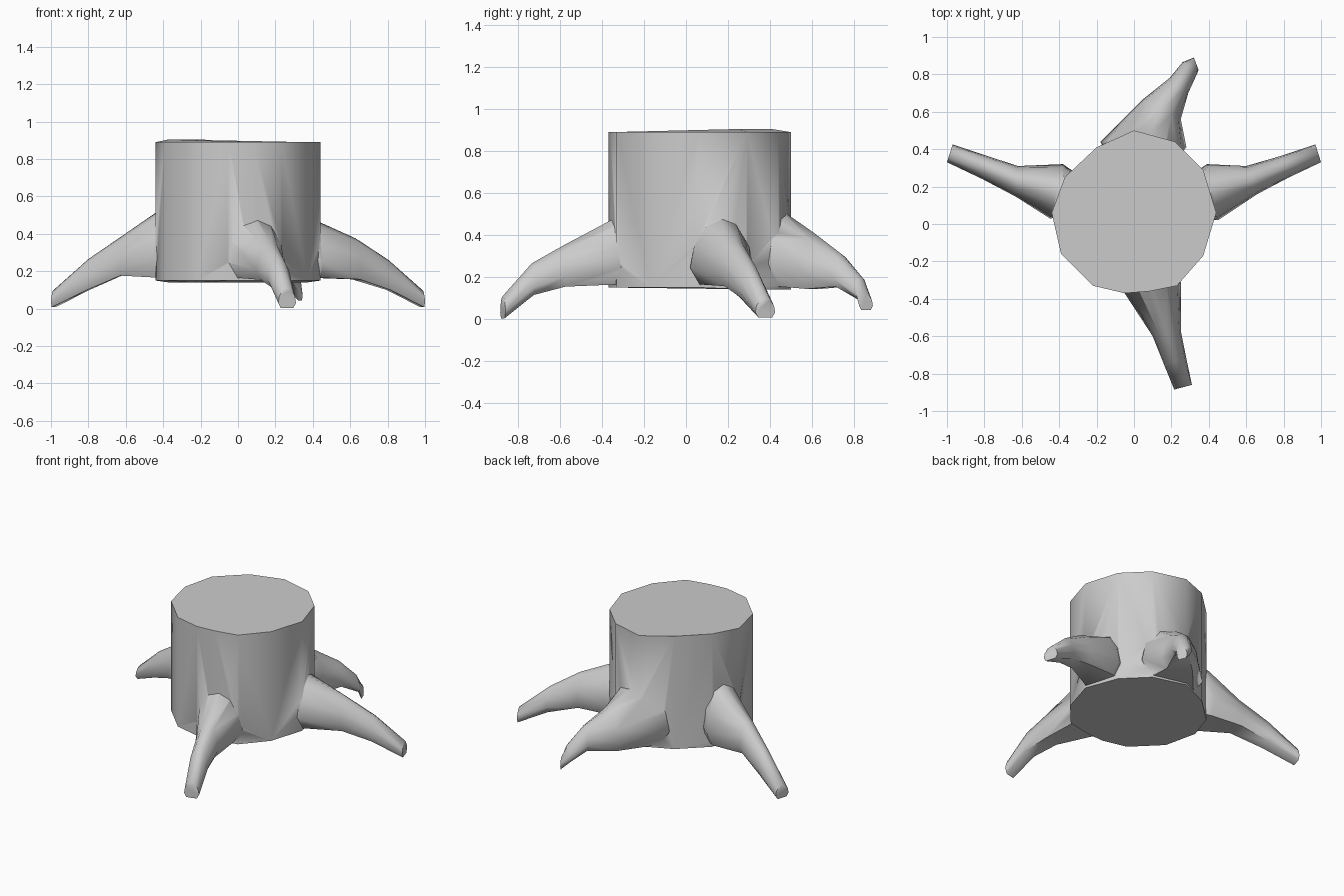
import bpy, bmesh, math
from mathutils import Vector

if "Cube" in bpy.data.objects:
    bpy.data.objects.remove(bpy.data.objects["Cube"])

AXIS = Vector((0, 0.06))


def loft(name, rings):
    """Skin a list of equal-length point rings and cap both ends."""
    bm = bmesh.new()
    loops = [[bm.verts.new(p) for p in ring] for ring in rings]
    n = len(loops[0])
    for a, b in zip(loops, loops[1:]):
        for i in range(n):
            j = (i + 1) % n
            bm.faces.new((a[i], a[j], b[j], b[i]))
    bm.faces.new(loops[0])
    bm.faces.new(loops[-1])
    bmesh.ops.recalc_face_normals(bm, faces=bm.faces)
    mesh = bpy.data.meshes.new(name)
    bm.to_mesh(mesh)
    bm.free()
    obj = bpy.data.objects.new(name, mesh)
    bpy.context.collection.objects.link(obj)
    return obj


# Root cross-section: (sideways -1..1, height 0..1), broad low, narrow on top
PROFILE = [(0, 1), (0.5, 0.9), (0.88, 0.6), (1, 0.28), (0.7, 0.03),
           (-0.7, 0.03), (-1, 0.28), (-0.88, 0.6), (-0.5, 0.9)]


def root(name, sections):
    """Each section: left xy, right xy, top z, bottom z."""
    l, r, top, bot = sections[0]
    inner = [tuple(Vector(p).lerp(AXIS, 0.4)) for p in (l, r)]
    sections = [(*inner, top + 0.12, bot + 0.02)] + sections
    rings = []
    for l, r, top, bot in sections:
        l, r = Vector(l), Vector(r)
        mid, half = (l + r) / 2, (r - l) / 2
        rings.append([(*(mid + half * s), bot + (top - bot) * h)
                      for s, h in PROFILE])
    return loft(name, rings)


# Trunk
outline = [(0, .5), (.22, .44), (.37, .29), (.44, .06), (.37, -.17), (.23, -.33),
           (.08, -.36), (-.05, -.37), (-.22, -.33), (-.39, -.16), (-.44, .06),
           (-.37, .25), (-.2, .41)]
trunk = loft("stump", [
    [(x, y, 0.15 if y < 0.2 else 0.14) for x, y in outline],
    [(x, y, 0.905 if x < -0.1 and y > 0.2 else 0.89) for x, y in outline]])

# Four roots
roots = [
    root("right_root", [((.39, .32), (.45, .02), .47, .155),
                        ((.60, .31), (.66, .16), .375, .15),
                        ((.79, .365), (.82, .245), .26, .095),
                        ((.97, .425), (1.0, .33), .10, .005)]),
    root("left_root", [((-.38, .32), (-.45, .03), .53, .155),
                       ((-.62, .31), (-.63, .145), .385, .17),
                       ((-.79, .365), (-.81, .24), .265, .095),
                       ((-.97, .425), (-1.0, .33), .10, .005)]),
    root("front_root", [((-.05, -.37), (.25, -.31), .48, .155),
                        ((.10, -.60), (.25, -.57), .35, .148),
                        ((.16, -.75), (.28, -.72), .265, .11),
                        ((.215, -.885), (.31, -.86), .11, .0)]),
    root("back_root", [((-.18, .44), (.28, .41), .54, .145),
                       ((.04, .66), (.25, .56), .41, .135),
                       ((.19, .78), (.29, .70), .31, .15),
                       ((.26, .865), (.34, .81), .195, .09),
                       ((.32, .89), (.345, .825), .12, .04)]),
]

# Fuse the roots into the trunk
bpy.context.view_layer.objects.active = trunk
trunk.select_set(True)
for r in roots:
    mod = trunk.modifiers.new("fuse", 'BOOLEAN')
    mod.operation = 'UNION'
    mod.solver = 'EXACT'
    mod.object = r
    bpy.ops.object.modifier_apply(modifier=mod.name)
    bpy.data.objects.remove(r)

bpy.ops.object.shade_smooth_by_angle(angle=math.radians(60))
